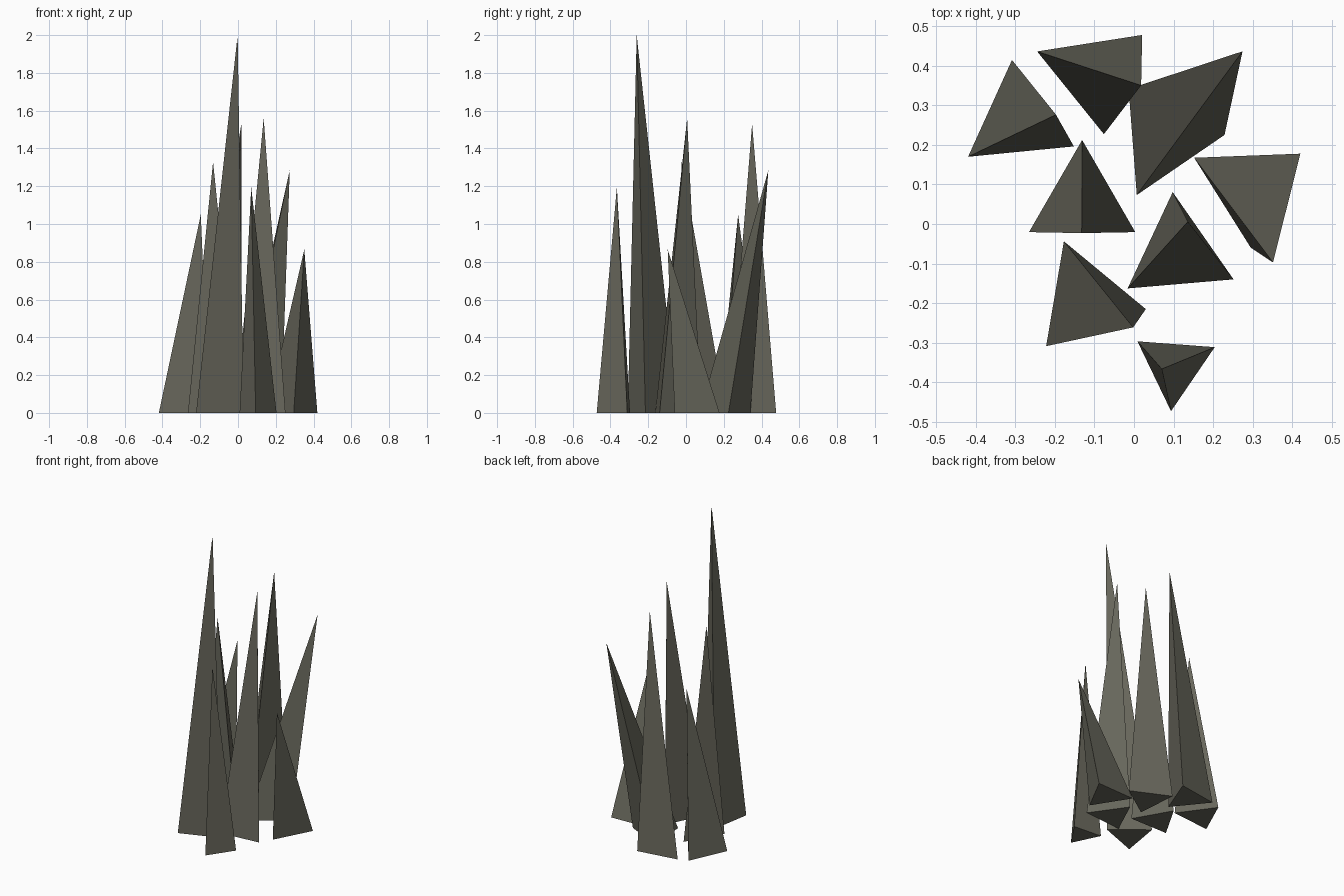
import bpy, bmesh, math
from mathutils import Vector

if "Cube" in bpy.data.objects:
    bpy.data.objects.remove(bpy.data.objects["Cube"])

stone = bpy.data.materials.new("dark_olive_stone")
stone.diffuse_color = (0.135, 0.133, 0.104, 1)
stone.use_nodes = True
stone.node_tree.nodes["Principled BSDF"].inputs["Base Color"].default_value = stone.diffuse_color


def spike(name, centre, turn, tip, radius=0.155):
    """Three-sided spike: equilateral foot on the ground, leaning to its tip."""
    bm = bmesh.new()
    foot = []
    for k in range(3):
        a = math.radians(turn + 120 * k)
        foot.append(bm.verts.new((centre[0] + radius * math.cos(a),
                                  centre[1] + radius * math.sin(a), 0)))
    top = bm.verts.new(Vector(tip))
    bm.faces.new(foot[::-1])
    for k in range(3):
        bm.faces.new((foot[k], foot[(k + 1) % 3], top))
    bmesh.ops.recalc_face_normals(bm, faces=bm.faces)
    mesh = bpy.data.meshes.new(name)
    bm.to_mesh(mesh)
    bm.free()
    mesh.materials.append(stone)
    obj = bpy.data.objects.new(name, mesh)
    bpy.context.collection.objects.link(obj)


# Back row
spike("spike_back_left", (-0.293, 0.260), 95.6, (-0.197, 0.276, 1.05))
spike("spike_back_middle", (-0.100, 0.380), 38.9, (0.018, 0.350, 1.53))
spike("spike_back_right", (0.074, 0.213), 4.4, (0.274, 0.436, 1.285))
# Middle row
spike("spike_right", (0.289, 0.095), 32.2, (0.351, -0.097, 0.865))
spike("spike_centre_left", (-0.131, 0.057), 90, (-0.132, -0.023, 1.33))
spike("spike_centre_right", (0.111, -0.074), 94.9, (0.136, 0.006, 1.56))
# Front row, with the tallest and the slimmest spike
spike("spike_tallest", (-0.123, -0.189), -9.6, (-0.002, -0.261, 2.0))
spike("spike_front_slim", (0.102, -0.360), 25.7, (0.070, -0.366, 1.195), 0.113)
